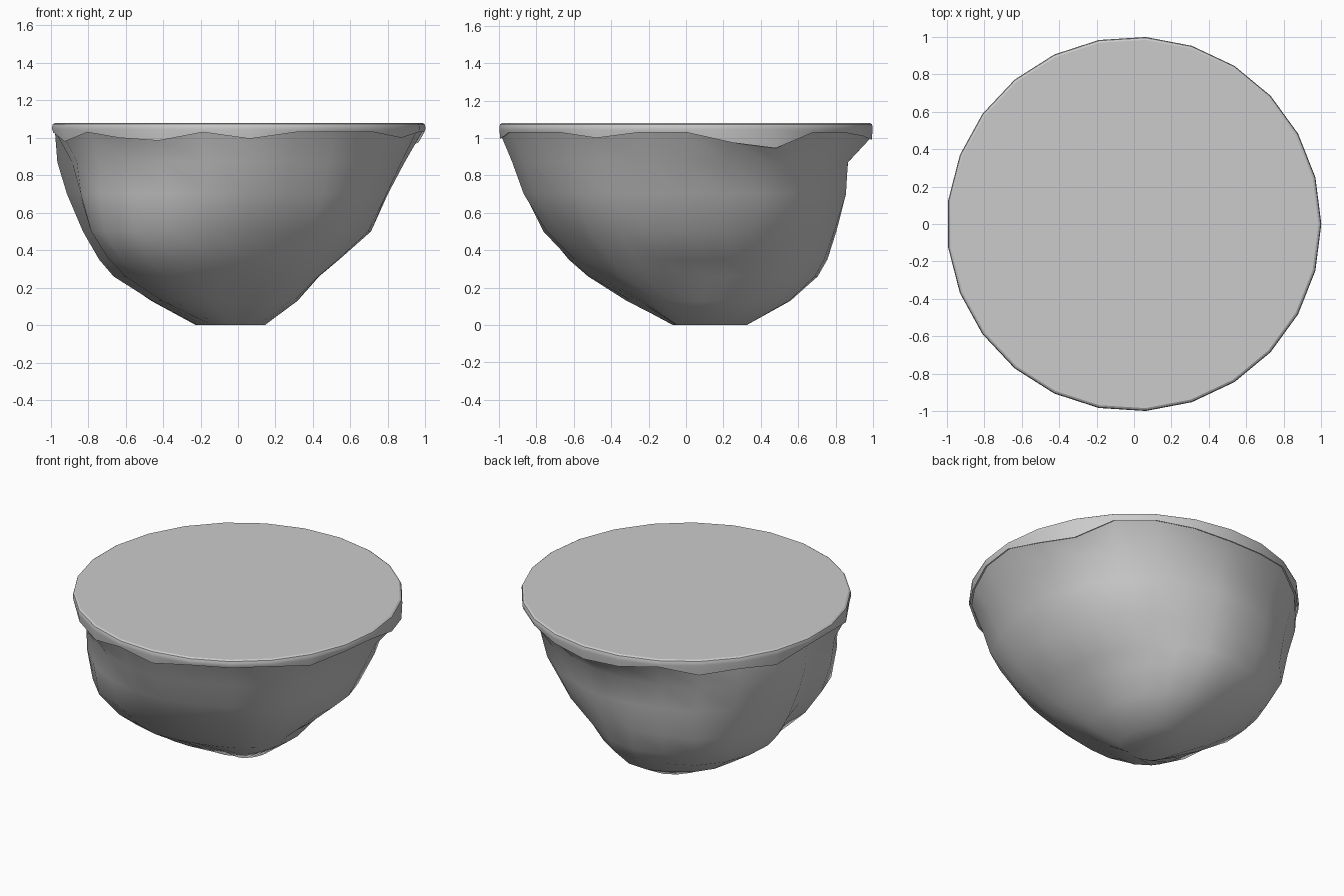
import bpy, math

if "Cube" in bpy.data.objects:
    bpy.data.objects.remove(bpy.data.objects["Cube"])

N = 25            # sides of the round top
TOP = 1.08


def loft(name, rings, cap_start=False, cap_end=False, angle=35):
    """Skin closed rings of N points, smooth shaded with sharp edges kept."""
    verts = [p for ring in rings for p in ring]
    faces = []
    for k in range(len(rings) - 1):
        for i in range(N):
            j = (i + 1) % N
            faces.append((k * N + i, (k + 1) * N + i, (k + 1) * N + j, k * N + j))
    if cap_start:
        faces.append(tuple(range(N)))
    if cap_end:
        base = (len(rings) - 1) * N
        faces.append(tuple(base + i for i in reversed(range(N))))
    mesh = bpy.data.meshes.new(name)
    mesh.from_pydata(verts, [], faces)
    obj = bpy.data.objects.new(name, mesh)
    bpy.context.collection.objects.link(obj)
    bpy.ops.object.select_all(action='DESELECT')
    bpy.context.view_layer.objects.active = obj
    obj.select_set(True)
    bpy.ops.object.shade_smooth_by_angle(angle=math.radians(angle))
    return obj


def around(i):
    return 2 * math.pi * i / N


def circle(r, z):
    return [(r * math.cos(around(i)), r * math.sin(around(i)), z) for i in range(N)]


def periodic(samples, a):
    """Smooth closed curve through evenly spaced radii."""
    n = len(samples)
    t = a / (2 * math.pi) * n
    k, f = int(t), t - int(t)
    p0, p1, p2, p3 = (samples[(k + d) % n] for d in (-1, 0, 1, 2))
    return p1 + 0.5 * f * (p2 - p0 + f * (2 * p0 - 5 * p1 + 4 * p2 - p3
                                         + f * (3 * (p1 - p2) + p3 - p0)))


# Jagged lower edge of the turf, one height per side
edge = [1.03, 0.975, 0.945, 1.03, 1.03, 1.01, 0.99, 1.0, 1.03, 0.98, 1.0, 0.975, 1.03,
        1.03, 0.98, 1.03, 1.0, 0.985, 1.03, 0.995, 1.03, 1.03, 1.03, 1.0, 1.03]
skirt = [(x, y, edge[i]) for i, (x, y, _) in enumerate(circle(0.995, 0))]

# Flat turf cap with a softened rim
loft("turf_top", [circle(0.985, TOP), circle(0.996, TOP - 0.007),
                  circle(1.0, TOP - 0.02), circle(1.0, 1.045), skirt],
     cap_start=True, angle=28)

# Rock underside: height and radii at every 45 degrees from +x
levels = [
    (0.87, [.89, .89, .87, .97, .97, .91, .93, .93]),
    (0.70, [.80, .85, .86, .93, .92, .91, .87, .88]),
    (0.50, [.71, .75, .80, .90, .83, .88, .75, .75]),
    (0.35, [.54, .61, .75, .82, .74, .76, .60, .60]),
    (0.26, [.43, .53, .70, .74, .66, .64, .50, .50]),
    (0.13, [.30, .41, .56, .55, .45, .42, .27, .30]),
    (0.00, [.11, .20, .33, .28, .20, .10, .05, .07]),
]
gullies = [(68, 0.03), (112, 0.03), (190, 0.08), (296, 0.06), (328, 0.03)]
rings = [[(x * 0.99, y * 0.99, z + 0.005) for x, y, z in skirt]]
for z, radii in levels:
    ring = []
    for i in range(N):
        a = around(i)
        # gullies running down the rock
        cut = sum(d * math.exp(-((a - math.radians(c)) / 0.16) ** 2)
                  for c, d in gullies)
        r = periodic(radii, a) * (1 - cut * min(1, z * 3))
        ring.append((r * math.cos(a), r * math.sin(a), z))
    rings.append(ring)
loft("rock_underside", rings, cap_end=True, angle=70)
